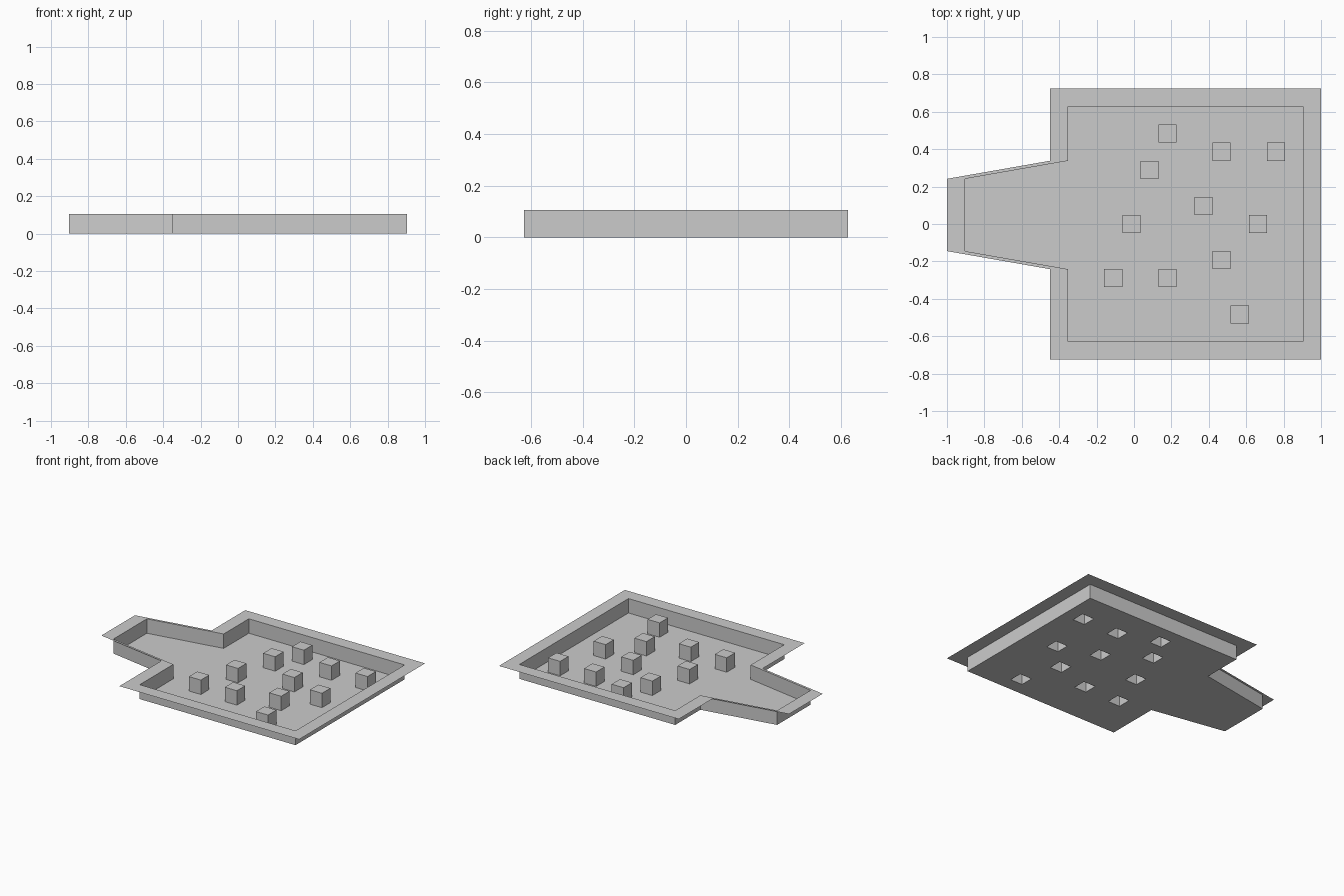
import bpy, bmesh
from mathutils import Matrix

if "Cube" in bpy.data.objects:
    bpy.data.objects.remove(bpy.data.objects["Cube"])

U = 0.0966            # width of one post / the rim
CX = 1 - 7.5 * U      # centre of the square basin
H = 0.105             # tray depth
POSTS = [(-1, 5), (-2, 3), (2, 4), (5, 4), (1, 1), (-3, 0),
         (4, 0), (2, -2), (-4, -3), (-1, -3), (3, -5)]


def add_object(name, bm):
    mesh = bpy.data.meshes.new(name)
    bm.to_mesh(mesh)
    bm.free()
    ob = bpy.data.objects.new(name, mesh)
    bpy.context.collection.objects.link(ob)
    return ob


def outline(half, tip):
    """Counter-clockwise plan: square basin with a tapered neck on the left."""
    l, r, h = CX - half * U, CX + half * U, half * U
    return [(l, -h), (r, -h), (r, h), (l, h), (l, 3.5 * U),
            (tip, 2.5 * U), (tip, -1.5 * U), (l, -2.5 * U)]


def loop(bm, pts, z):
    return [bm.verts.new((x, y, z)) for x, y in pts]


def bridge(bm, a, b):
    for i in range(len(a)):
        j = (i + 1) % len(a)
        bm.faces.new((a[i], b[i], b[j], a[j]))


inner = outline(6.5, -1 + U)
outer = outline(7.5, -1)

# Basin floor: one grid cell per post, post cells pushed up (hollow below)
bm = bmesh.new()
bmesh.ops.create_grid(bm, x_segments=13, y_segments=13, size=6.5 * U,
                      matrix=Matrix.Translation((CX, 0, 0)))
cells = []
for f in bm.faces:
    c = f.calc_center_median()
    if (round((c.x - CX) / U), round(c.y / U)) in POSTS:
        cells.append(f)
tops = bmesh.ops.extrude_discrete_faces(bm, faces=cells)["faces"]
for f in tops:
    for v in f.verts:
        v.co.z = H
# Neck floor
bm.faces.new(loop(bm, inner[4:], 0))
add_object("floor_with_posts", bm)

# Side walls and flat rim
bm = bmesh.new()
bottom = loop(bm, inner, 0)
top = loop(bm, inner, H)
edge = loop(bm, outer, H)
bridge(bm, bottom, top)
bridge(bm, top, edge)
bmesh.ops.recalc_face_normals(bm, faces=bm.faces[:])
add_object("walls_and_rim", bm)
